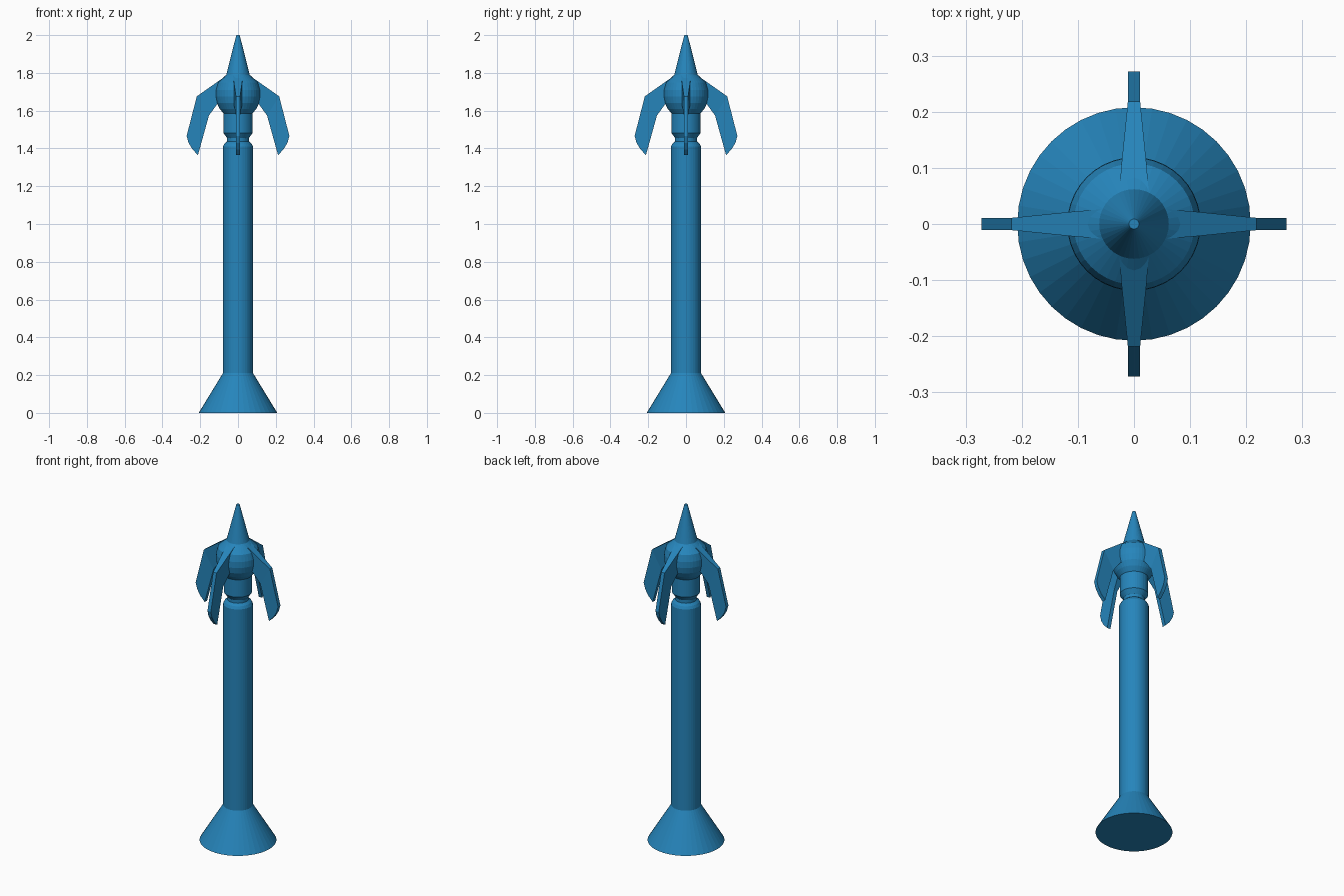
import bpy, bmesh, math
from mathutils import Matrix

if "Cube" in bpy.data.objects:
    bpy.data.objects.remove(bpy.data.objects["Cube"])

blue = bpy.data.materials.new("steel_blue")
blue.diffuse_color = (0.019, 0.235, 0.50, 1)
blue.use_nodes = True
blue.node_tree.nodes["Principled BSDF"].inputs["Base Color"].default_value = blue.diffuse_color


def finish(name, bm):
    bmesh.ops.recalc_face_normals(bm, faces=bm.faces)
    mesh = bpy.data.meshes.new(name)
    bm.to_mesh(mesh)
    bm.free()
    mesh.materials.append(blue)
    obj = bpy.data.objects.new(name, mesh)
    bpy.context.collection.objects.link(obj)
    return obj


def lathe(name, profile, sides=40):
    """Closed solid of revolution from (radius, z) points, capped at both ends."""
    bm = bmesh.new()
    rings = [[bm.verts.new((r * math.cos(2 * math.pi * i / sides),
                            r * math.sin(2 * math.pi * i / sides), z))
              for i in range(sides)] for r, z in profile]
    for a, b in zip(rings, rings[1:]):
        for i in range(sides):
            j = (i + 1) % sides
            bm.faces.new((a[i], a[j], b[j], b[i]))
    bm.faces.new(rings[0])
    bm.faces.new(rings[-1])
    return finish(name, bm)


# Flared foot and long shaft, up to the groove
lathe("flared_shaft", [(0.208, 0), (0.08, 0.21), (0.08, 1.41), (0.072, 1.425),
                       (0.058, 1.437), (0.058, 1.455)])

# Collar above the groove, rounded bulb and pointed tip
lathe("bulb_and_spike", [(0.058, 1.455), (0.065, 1.465), (0.077, 1.482), (0.077, 1.585),
                         (0.097, 1.61), (0.112, 1.64), (0.119, 1.675), (0.118, 1.71),
                         (0.108, 1.748), (0.062, 1.79), (0.009, 2.0)])

# Hooked fins: (radius, z, half thickness) outline, root thicker than blade
UPPER = [(0.06, 1.787, 0.026), (0.11, 1.752, 0.022), (0.218, 1.676, 0.011),
         (0.272, 1.466, 0.011), (0.262, 1.43, 0.011), (0.241, 1.395, 0.011),
         (0.212, 1.365, 0.011)]
LOWER = [(0.06, 1.60, 0.026), (0.11, 1.635, 0.022), (0.154, 1.574, 0.011)]


def fin(name, angle):
    bm = bmesh.new()
    def side(points, s):
        return [bm.verts.new((r, s * h, z)) for r, z, h in points]
    up, low = [side(UPPER, s) for s in (1, -1)], [side(LOWER, s) for s in (1, -1)]
    for u, l in zip(up, low):
        bm.faces.new((u[0], u[1], l[1], l[0]))
        bm.faces.new((u[1], u[2], l[2], l[1]))
        bm.faces.new(u[2:] + [l[2]])
    # Rim joining the two sides
    a, b = [u + l[::-1] for u, l in zip(up, low)]
    for i in range(len(a)):
        j = (i + 1) % len(a)
        bm.faces.new((a[i], a[j], b[j], b[i]))
    bm.transform(Matrix.Rotation(angle, 4, 'Z'))
    return finish(name, bm)


for k, where in enumerate(("right", "back", "left", "front")):
    fin(where + "_fin", k * math.pi / 2)
